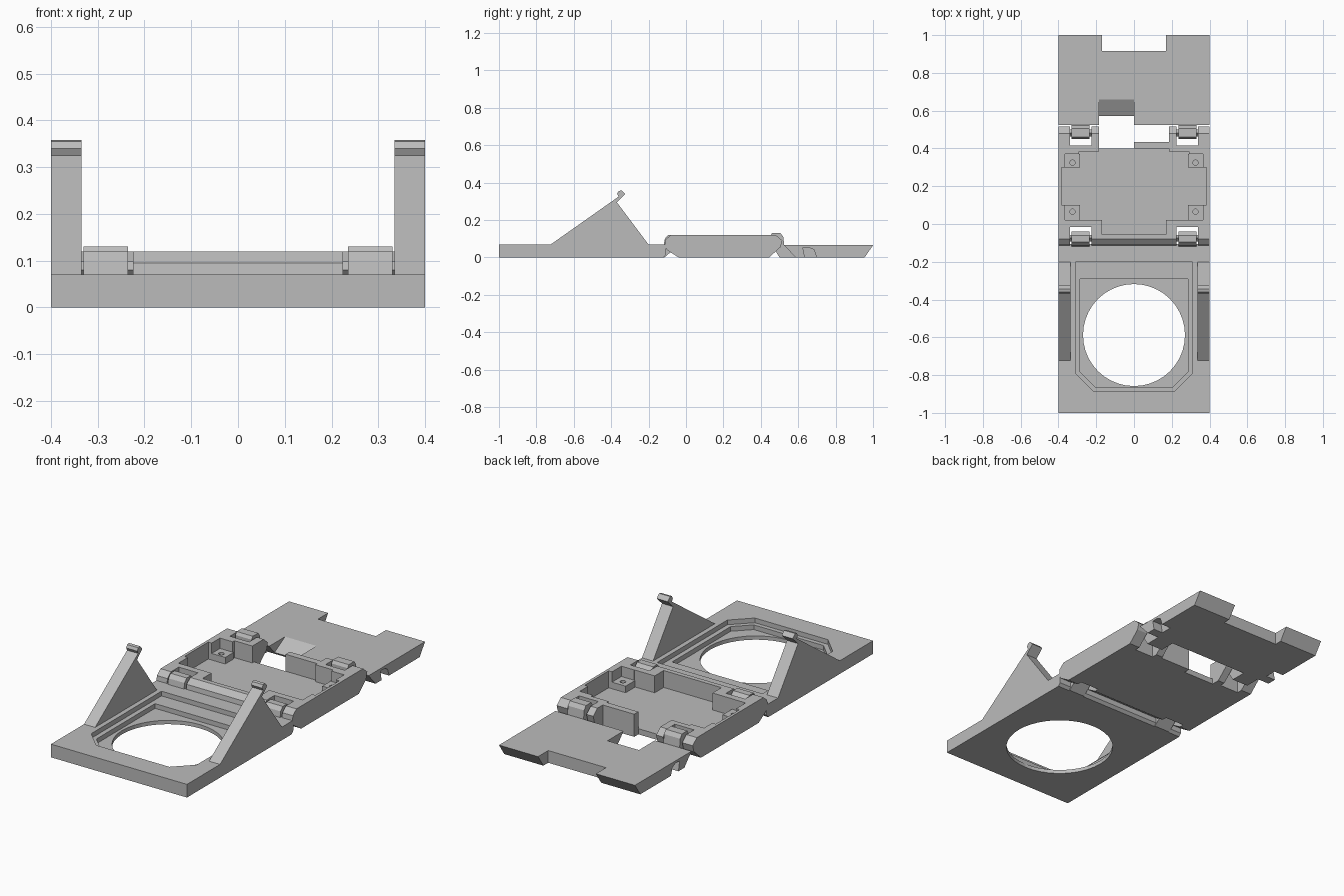
import bpy, bmesh
from mathutils import Vector

if "Cube" in bpy.data.objects:
    bpy.data.objects.remove(bpy.data.objects["Cube"], do_unlink=True)

grey = bpy.data.materials.new("plain_grey")
grey.use_nodes = True
COLOUR = (0.5, 0.5, 0.5, 1)
grey.diffuse_color = COLOUR
grey.node_tree.nodes["Principled BSDF"].inputs["Base Color"].default_value = COLOUR


def prism(name, points, offset):
    """Extrude a closed 3D outline along an offset."""
    bm = bmesh.new()
    face = bm.faces.new([bm.verts.new(p) for p in points])
    ext = bmesh.ops.extrude_face_region(bm, geom=[face])
    verts = [v for v in ext["geom"] if isinstance(v, bmesh.types.BMVert)]
    bmesh.ops.translate(bm, verts=verts, vec=Vector(offset))
    bmesh.ops.recalc_face_normals(bm, faces=bm.faces)
    mesh = bpy.data.meshes.new(name)
    bm.to_mesh(mesh)
    bm.free()
    mesh.materials.append(grey)
    obj = bpy.data.objects.new(name, mesh)
    bpy.context.scene.collection.objects.link(obj)
    return obj


def side_shape(name, profile, x0, x1):
    return prism(name, [(x0, y, z) for y, z in profile], (x1 - x0, 0, 0))


def plan_shape(name, outline, z0, z1):
    return prism(name, [(x, y, z0) for x, y in outline], (0, 0, z1 - z0))


def box(name, x0, x1, y0, y1, z0, z1):
    return plan_shape(name, [(x0, y0), (x1, y0), (x1, y1), (x0, y1)], z0, z1)


def cylinder(name, x, y, radius, z0, z1, sides=32):
    bpy.ops.mesh.primitive_cylinder_add(vertices=sides, radius=radius, depth=z1 - z0,
                                        location=(x, y, (z0 + z1) / 2))
    obj = bpy.context.object
    obj.name = name
    obj.data.materials.append(grey)
    return obj


def cut(obj, *cutters):
    for cutter in cutters:
        cutter.hide_render = True
        mod = obj.modifiers.new("cut", "BOOLEAN")
        mod.operation = "DIFFERENCE"
        mod.solver = "EXACT"
        mod.object = cutter
        bpy.context.view_layer.objects.active = obj
        bpy.ops.object.modifier_apply(modifier=mod.name)
        bpy.data.objects.remove(cutter, do_unlink=True)


def mirrored(a, b):
    """The x ranges of a part on both sides."""
    return (("left", a, b), ("right", -b, -a))


def clipped(w, back, front, c):
    """Rectangle with both front corners cut off."""
    return [(-w, back), (-w, front + c), (-w + c, front),
            (w - c, front), (w, front + c), (w, back)]


# Front panel with stepped pocket and round opening
front = side_shape("front_panel", [(-1, 0), (-0.12, 0), (-0.107, 0.015),
                                   (-0.107, 0.07), (-1, 0.07)], -0.4, 0.4)
cut(front,
    plan_shape("pocket", clipped(0.31, -0.2, -0.885, 0.095), 0.045, 0.2),
    plan_shape("deep_pocket", clipped(0.285, -0.29, -0.862, 0.08), 0.02, 0.2),
    cylinder("opening", 0, -0.588, 0.27, -0.1, 0.2, 40))

# Triangular arms with hooked tips
for side, a, b in mirrored(0.335, 0.4):
    side_shape(side + "_arm", [(-0.725, 0.068), (-0.2, 0.068), (-0.37, 0.295),
                               (-0.335, 0.328), (-0.325, 0.338), (-0.345, 0.358),
                               (-0.36, 0.355), (-0.368, 0.34), (-0.36, 0.325)], a, b)

# Middle tray, bevelled at both ends
tray = side_shape("middle_tray", [(-0.04, 0), (0.445, 0), (0.505, 0.055), (0.515, 0.09),
                                  (0.48, 0.12), (-0.08, 0.12), (-0.11, 0.095),
                                  (-0.115, 0.06), (-0.1, 0.038)], -0.4, 0.4)
cut(tray,
    box("wide_recess", -0.385, 0.385, 0.1, 0.3, 0.03, 0.3),
    box("long_recess", -0.29, 0.29, 0.02, 0.385, 0.03, 0.3),
    box("corner_recess", -0.365, 0.365, 0.021, 0.37, 0.03, 0.3),
    box("front_recess", -0.17, 0.17, -0.055, 0.1, 0.03, 0.3),
    box("back_recess", -0.185, 0.185, 0.3, 0.4, 0.03, 0.3),
    box("latch_gap", -0.185, 0.0, 0.4, 0.7, -0.1, 0.3),
    box("back_gap", -0.01, 0.185, 0.435, 0.7, -0.1, 0.3))
for side, a, b in mirrored(0.225, 0.338):
    cut(tray, box("front_slot", a, b, -0.3, -0.015, -0.1, 0.3),
        box("back_slot", a, b, 0.415, 0.7, -0.1, 0.3))

# Drilled corner posts in the tray
for side, a, b in mirrored(0.285, 0.366):
    for end, y0, y1, hole in (("front", 0.02, 0.1, 0.065), ("back", 0.3, 0.371, 0.325)):
        post = box(side + "_" + end + "_post", a, b, y0, y1, 0.025, 0.065)
        cut(post, cylinder("drill", (a + b) / 2, hole, 0.014, 0.035, 0.2, 16))

# Hinge knuckles and the pins they turn on
for side, a, b in mirrored(0.235, 0.33):
    side_shape(side + "_front_knuckle", [(-0.13, 0), (-0.115, 0), (-0.08, 0.03),
                                         (-0.045, 0.06), (-0.04, 0.1), (-0.06, 0.12),
                                         (-0.095, 0.12), (-0.113, 0.1), (-0.12, 0.06)], a, b)
    side_shape(side + "_back_knuckle", [(0.5, 0), (0.6, 0), (0.6, 0.06), (0.525, 0.065),
                                        (0.52, 0.11), (0.505, 0.13), (0.46, 0.13),
                                        (0.45, 0.115), (0.45, 0.085), (0.475, 0.04)], a, b)
for side, a, b in mirrored(0.22, 0.345):
    for end, y in (("front", -0.075), ("back", 0.482)):
        pin = [(y - 0.018, 0.08), (y, 0.062), (y + 0.018, 0.08), (y, 0.098)]
        side_shape(side + "_" + end + "_hinge_pin", pin, a, b)

# Back panel with end notch, ramped latch opening and clip grooves
back = side_shape("back_panel", [(0.585, 0), (0.955, 0), (1, 0.065), (0.525, 0.065)],
                  -0.4, 0.4)
cut(back,
    box("end_notch", -0.17, 0.17, 0.915, 1.2, -0.1, 0.3),
    side_shape("ramp", [(0.4, -0.1), (0.555, -0.1), (0.555, 0.005), (0.66, 0.065),
                        (0.66, 0.2), (0.4, 0.2)], -0.185, 0.0))
for side, a, b in mirrored(0.345, 0.45):
    cut(back, side_shape("groove", [(0.635, -0.1), (0.698, -0.1), (0.698, 0.0),
                                    (0.685, 0.04), (0.66, 0.052), (0.625, 0.052),
                                    (0.635, 0.0)], a, b))
